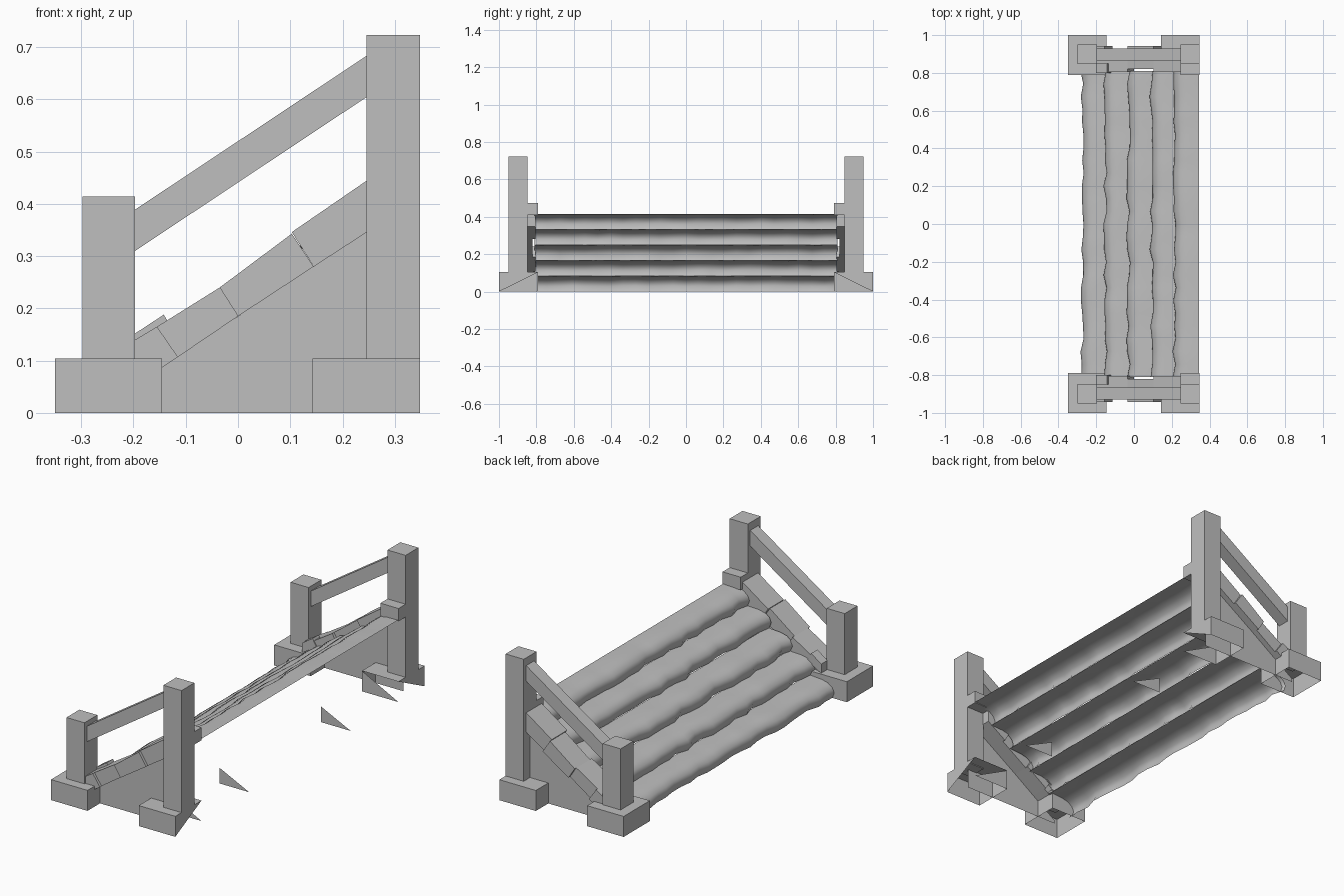
import bpy, bmesh, random
from mathutils import Vector

random.seed(4)
if "Cube" in bpy.data.objects:
    bpy.data.objects.remove(bpy.data.objects["Cube"], do_unlink=True)

stone = bpy.data.materials.new("grey_stone")
stone.use_nodes = True
colour = (0.52, 0.52, 0.52, 1)
stone.diffuse_color = colour
stone.node_tree.nodes["Principled BSDF"].inputs["Base Color"].default_value = colour


def finish(name, bm):
    mesh = bpy.data.meshes.new(name)
    bm.to_mesh(mesh)
    bm.free()
    mesh.materials.append(stone)
    obj = bpy.data.objects.new(name, mesh)
    bpy.context.collection.objects.link(obj)
    return obj


def prism(name, outline, y0, y1, skip=None):
    """Extrude an x-z outline from y0 to y1 on both ends of the stairs; skip drops faces."""
    for side, label in ((-1, "front"), (1, "back")):
        bm = bmesh.new()
        face = bm.faces.new([bm.verts.new((x, side * y0, z)) for x, z in outline])
        if y1 != y0:
            new = bmesh.ops.extrude_face_region(bm, geom=[face])["geom"]
            verts = [g for g in new if isinstance(g, bmesh.types.BMVert)]
            bmesh.ops.translate(bm, verts=verts, vec=(0, side * (y1 - y0), 0))
            bmesh.ops.recalc_face_normals(bm, faces=bm.faces)
        if skip:
            bm.normal_update()
            gone = [f for f in bm.faces if skip(Vector((f.normal.x, f.normal.y * side, f.normal.z)))]
            bmesh.ops.delete(bm, geom=gone, context="FACES")
        finish(f"{label}_{name}", bm)


def box(name, x0, x1, y0, y1, z0, z1, skip=None):
    prism(name, [(x0, z0), (x1, z0), (x1, z1), (x0, z1)], y0, y1, skip)


# Footings, open underneath; the upper one is partly open toward the rear
box("lower_footing", -0.35, -0.145, 0.79, 1.0, 0, 0.104, lambda n: n.z < -0.9)
box("upper_footing", 0.143, 0.348, 0.79, 1.0, 0, 0.104,
    lambda n: n.z < -0.9 or n.x > 0.9 or n.y < -0.9)
prism("footing_inner_panel", [(0.143, 0), (0.348, 0), (0.143, 0.104)], 0.79, 0.79)
for side in (-1, 1):
    bm = bmesh.new()
    bm.faces.new([bm.verts.new((0.348, side * y, z)) for y, z in ((0.79, 0.104), (1, 0.104), (1, 0))])
    finish("footing_rear_panel", bm)

# Posts, handrails and the small blocks beside the tall posts
box("short_post", -0.298, -0.197, 0.847, 0.95, 0.1, 0.414)
box("tall_post", 0.246, 0.348, 0.847, 0.95, 0.1, 0.723)
prism("handrail", [(-0.2, 0.308), (0.25, 0.607), (0.25, 0.686), (-0.2, 0.387)], 0.866, 0.93)
box("landing_block", 0.246, 0.348, 0.79, 0.85, 0.41, 0.475)

# Side walls and the sloping row of kerb stones above them
prism("side_wall", [(-0.25, 0), (0.3, 0), (0.3, 0.385), (-0.25, 0.018)], 0.9, 0.9)
kerbs = [
    ([(0.145, 0.28), (0.25, 0.348), (0.25, 0.447), (0.103, 0.346)], 0.805, 0.93),
    ([(0, 0.185), (0.145, 0.28), (0.103, 0.343), (-0.035, 0.24)], 0.82, 0.943),
    ([(-0.115, 0.107), (0, 0.185), (-0.035, 0.24), (-0.155, 0.165)], 0.805, 0.93),
    ([(-0.2, 0.05), (-0.115, 0.107), (-0.155, 0.165), (-0.2, 0.138)], 0.815, 0.943),
    ([(-0.2, 0.1), (-0.12, 0.15), (-0.142, 0.188), (-0.2, 0.15)], 0.80, 0.85),
]
for i, (outline, y0, y1) in enumerate(kerbs):
    prism(f"kerb_stone_{i + 1}", outline, y0, y1)

# Small triangular gussets on the ground beneath the stairs
prism("gusset", [(0.18, 0), (0.348, 0), (0.18, 0.08)], 0.407, 0.407)

# Five worn, rounded treads, open at the rear and below
nosing = [(0.012, 0), (0, 0.03), (0.01, 0.055), (0.035, 0.073), (0.07, 0.081), (0.14, 0.083)]
columns = 24
for step in range(5):
    bm = bmesh.new()
    rows = []
    for c in range(columns + 1):
        y = -0.81 + 1.62 * c / columns
        wear = random.uniform(-0.012, 0.012)
        dip = random.uniform(-0.003, 0.002)
        row = []
        for i, (dx, dz) in enumerate(nosing):
            fade = 1 - i / (len(nosing) - 1)
            x = min(-0.275 + 0.122 * step + dx + wear * fade, 0.345)
            if step == 4 and i == len(nosing) - 1:
                x = 0.345
            row.append(bm.verts.new((x, y, 0.083 * step + dz + (dip if 0 < i < 5 else 0))))
        rows.append(row)
    for a, b in zip(rows, rows[1:]):
        for i in range(len(nosing) - 1):
            f = bm.faces.new((a[i], a[i + 1], b[i + 1], b[i]))
            f.smooth = True
    bm.normal_update()
    if sum(f.normal.z for f in bm.faces) < 0:
        bmesh.ops.reverse_faces(bm, faces=bm.faces)
    finish(f"tread_{step + 1}", bm)
